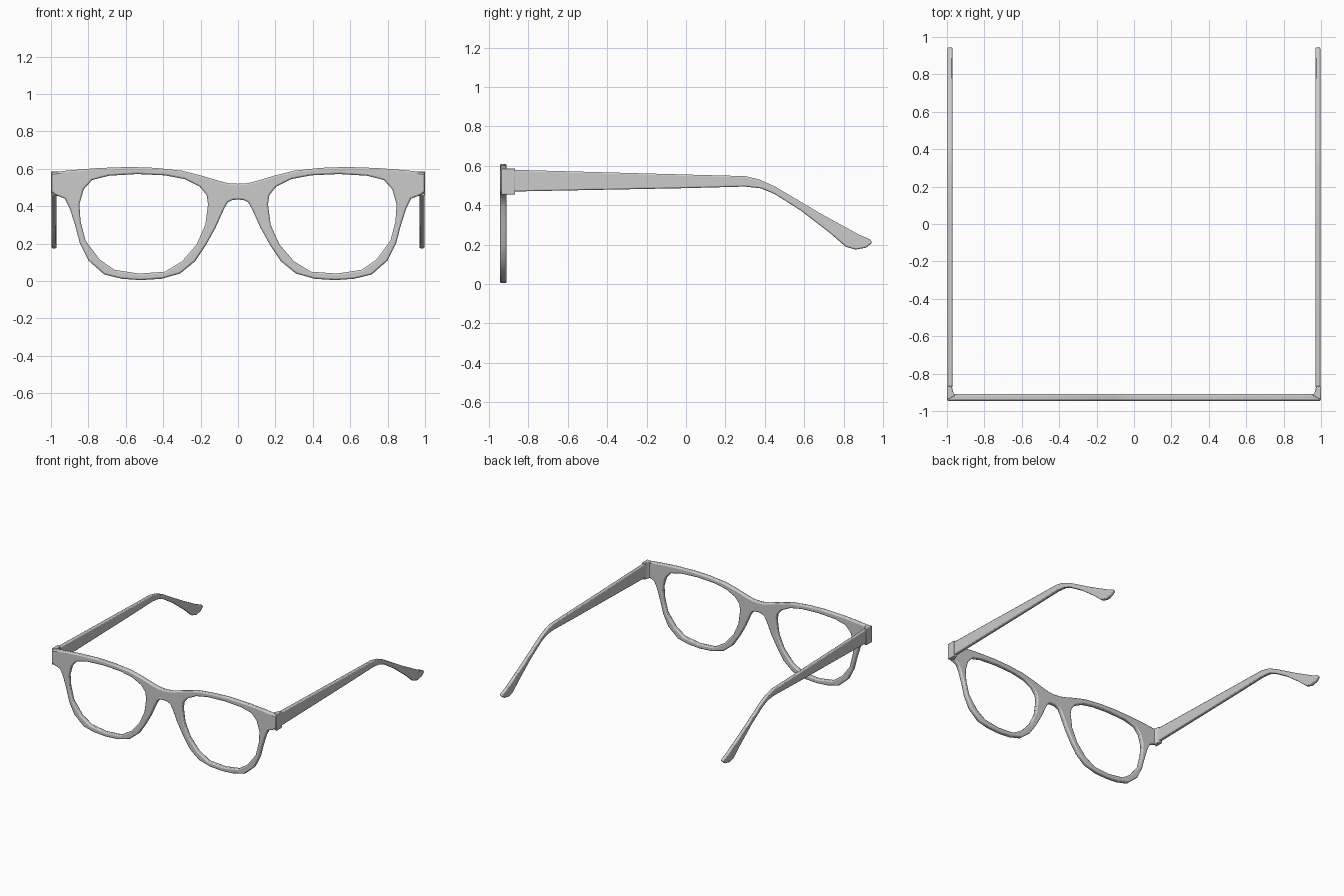
import bpy, bmesh, math

if "Cube" in bpy.data.objects:
    bpy.data.objects.remove(bpy.data.objects["Cube"])

grey = bpy.data.materials.new("light grey")
grey.diffuse_color = (0.6, 0.6, 0.6, 1)
grey.use_nodes = True
grey.node_tree.nodes["Principled BSDF"].inputs["Base Color"].default_value = grey.diffuse_color


def plate(name, loops, place, depth, bevel, mirror=False):
    """Fill flat outlines (later loops are holes), extrude along depth, round the edges."""
    bm = bmesh.new()
    for loop in loops:
        vs = [bm.verts.new(place(u, v)) for u, v in loop]
        for a, b in zip(vs, vs[1:] + vs[:1]):
            bm.edges.new((a, b))
    bmesh.ops.triangle_fill(bm, use_beauty=True, use_dissolve=False, edges=bm.edges[:])
    res = bmesh.ops.extrude_face_region(bm, geom=bm.faces[:], use_keep_orig=True)
    moved = [g for g in res["geom"] if isinstance(g, bmesh.types.BMVert)]
    bmesh.ops.translate(bm, vec=depth, verts=moved)
    bmesh.ops.recalc_face_normals(bm, faces=bm.faces[:])
    me = bpy.data.meshes.new(name)
    bm.to_mesh(me)
    bm.free()
    me.materials.append(grey)
    ob = bpy.data.objects.new(name, me)
    bpy.context.collection.objects.link(ob)
    bpy.context.view_layer.objects.active = ob
    ob.select_set(True)
    bpy.ops.object.shade_smooth_by_angle(angle=math.radians(50))
    ob.select_set(False)
    mod = ob.modifiers.new("round", "BEVEL")
    mod.width, mod.segments = bevel, 2
    mod.limit_method, mod.angle_limit = "ANGLE", math.radians(65)
    if mirror:
        ob.modifiers.new("mirror", "MIRROR")
    return ob


# Front frame: right half of the outline from top centre to bottom of the bridge
half = [(0, .52), (.05, .523), (.10, .535), (.20, .565), (.30, .59), (.44, .605),
        (.58, .61), (.75, .604), (.90, .592), (.997, .58), (.997, .47), (.975, .46),
        (.925, .44), (.90, .39), (.87, .295), (.845, .20), (.80, .11), (.715, .035),
        (.62, .012), (.52, .005), (.41, .012), (.31, .04), (.23, .105), (.17, .195),
        (.12, .285), (.075, .385), (.055, .42), (.03, .433), (0, .436)]
outline = half + [(-x, z) for x, z in half[-2:0:-1]]

# Lens opening
lens = [(.54, .572), (.69, .563), (.78, .54), (.825, .49), (.848, .41), (.842, .32),
        (.815, .215), (.74, .115), (.66, .06), (.53, .04), (.39, .05), (.30, .105),
        (.222, .195), (.175, .30), (.16, .41), (.168, .46), (.205, .505), (.285, .545),
        (.39, .565)]
plate("front_frame", [outline, lens, [(-x, z) for x, z in lens]],
      lambda u, v: (u, -.945, v), (0, .035, 0), .009)

# Corner hinge blocks folding backwards
plate("hinge_block", [[(.955, -.915), (1, -.94), (1, -.867), (.974, -.867), (.965, -.905)]],
      lambda u, v: (u, v, .455), (0, 0, .132), .004, True)

# Temple arms: straight bar bending down to a widened ear tip
arm = [(-.875, .58), (0, .556), (.30, .548), (.37, .532), (.45, .496), (.68, .36),
       (.88, .25), (.935, .227), (.946, .21), (.915, .185), (.86, .175), (.81, .19),
       (.73, .26), (.58, .375), (.45, .457), (.38, .486), (.30, .495), (0, .487),
       (-.875, .47)]
plate("temple_arm", [arm], lambda u, v: (.97, u, v), (.027, 0, 0), .007, True)
